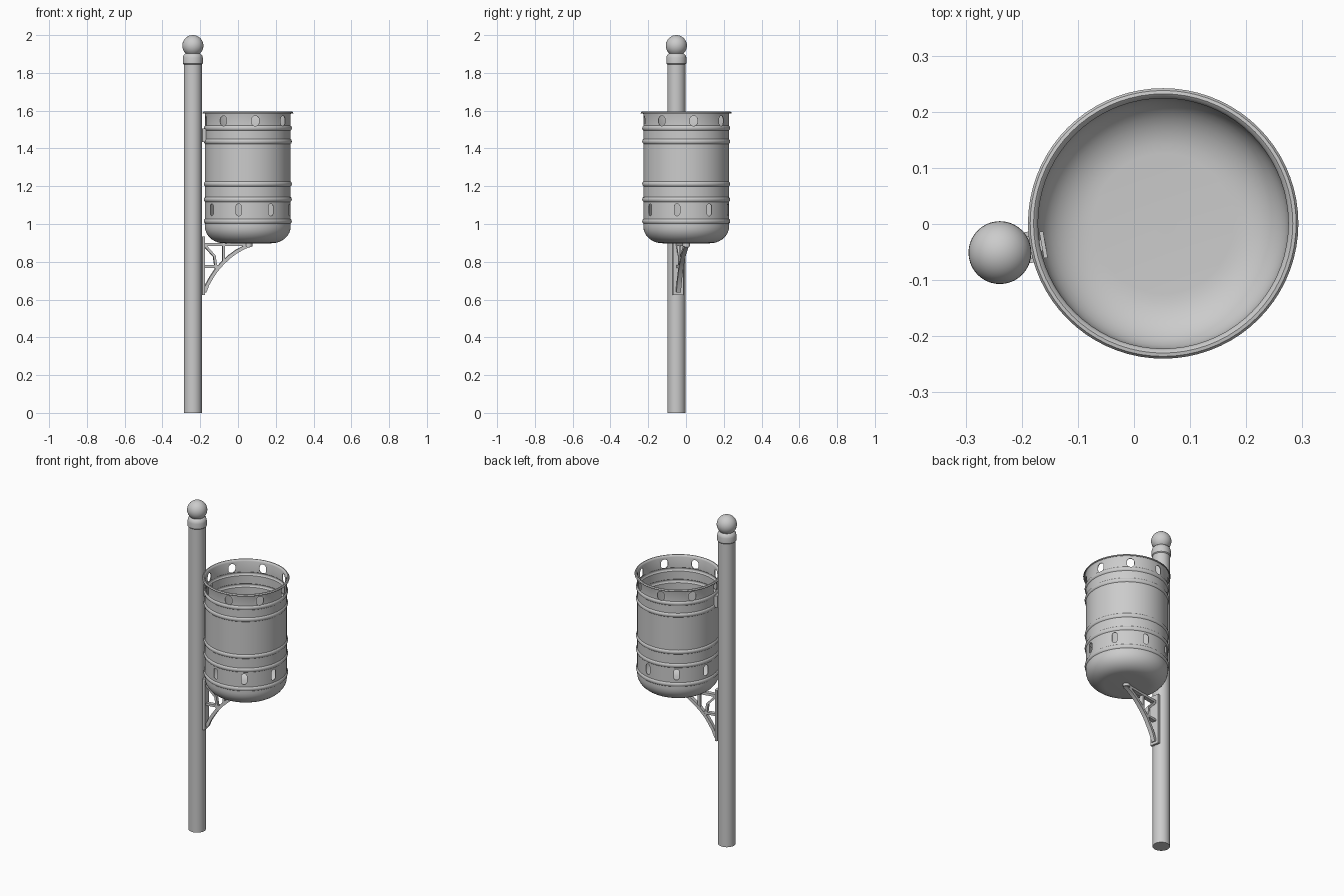
import bpy, bmesh, math
from mathutils import Matrix, Vector

if "Cube" in bpy.data.objects:
    bpy.data.objects.remove(bpy.data.objects["Cube"])

POST = Vector((-0.239, -0.051, 0))
BIN = Vector((0.052, 0.001, 0))
AIM = math.atan2(BIN.y - POST.y, BIN.x - POST.x)
FRAME = Matrix.Translation(POST) @ Matrix.Rotation(AIM, 4, 'Z')


def make(name, bm, matrix=Matrix()):
    bmesh.ops.recalc_face_normals(bm, faces=bm.faces)
    me = bpy.data.meshes.new(name)
    bm.to_mesh(me)
    bm.free()
    ob = bpy.data.objects.new(name, me)
    bpy.context.collection.objects.link(ob)
    ob.matrix_world = matrix
    return ob


def smooth(ob, deg=35):
    bpy.ops.object.select_all(action='DESELECT')
    bpy.context.view_layer.objects.active = ob
    ob.select_set(True)
    bpy.ops.object.shade_smooth_by_angle(angle=math.radians(deg))


def lathe(name, profile, centre, steps):
    bm = bmesh.new()
    vs = [bm.verts.new((r, 0, z)) for r, z in profile]
    es = [bm.edges.new(p) for p in zip(vs, vs[1:])]
    bmesh.ops.spin(bm, geom=vs + es, cent=(0, 0, 0), axis=(0, 0, 1),
                   angle=2 * math.pi, steps=steps, use_merge=True)
    bmesh.ops.remove_doubles(bm, verts=bm.verts, dist=1e-5)
    return make(name, bm, Matrix.Translation(centre))


def prism(bm, outline, depth):
    # outline: 3D loop, depth: extrusion vector, centred
    d = Vector(depth)
    f = bm.faces.new([bm.verts.new(Vector(p) - d / 2) for p in outline])
    g = bmesh.ops.extrude_face_region(bm, geom=[f], use_keep_orig=True)
    bmesh.ops.translate(bm, vec=d, verts=[v for v in g['geom'] if isinstance(v, bmesh.types.BMVert)])


def ribbon(name, pts, thick, width):
    # flat bar following a path in the post-to-bin plane
    pts = [Vector(p) for p in pts]
    a, b = [], []
    for i, p in enumerate(pts):
        t = (pts[min(i + 1, len(pts) - 1)] - pts[max(i - 1, 0)]).normalized()
        n = Vector((-t.y, t.x)) * thick / 2
        a.append((p.x + n.x, 0, p.y + n.y))
        b.append((p.x - n.x, 0, p.y - n.y))
    bm = bmesh.new()
    prism(bm, a + b[::-1], (0, width, 0))
    ob = make(name, bm, FRAME)
    smooth(ob)
    return ob


# post with collar, neck and ball finial
prof = [(0, 0), (0.048, 0), (0.048, 1.845), (0.053, 1.85), (0.053, 1.88),
        (0.050, 1.893), (0.041, 1.902), (0.034, 1.906)]
prof += [(0.056 * math.cos(t), 1.944 + 0.056 * math.sin(t))
         for t in [math.radians(-50 + 10 * i) for i in range(14)]]
prof += [(0, 2.0)]
smooth(lathe("post", prof, POST, 40))

# bin shell: domed base, embossed ribs, flared rim
R = 0.223
prof = [(0, 0.902), (0.125, 0.902)]
prof += [(0.125 + (R - 0.125) * math.sin(t), 0.987 - 0.085 * math.cos(t))
         for t in [math.radians(10 * i) for i in range(1, 10)]]
for z in (1.015, 1.13, 1.212, 1.437, 1.508):
    prof += [(R, z - 0.011), (R + 0.004, z - 0.007), (R + 0.006, z),
             (R + 0.004, z + 0.007), (R, z + 0.011)]
prof += [(R, 1.583), (0.226, 1.591), (0.231, 1.595), (0.237, 1.594), (0.241, 1.588), (0.240, 1.584)]
shell = lathe("bin_shell", prof, BIN, 72)
bpy.context.view_layer.objects.active = shell
mod = shell.modifiers.new("wall", 'SOLIDIFY')
mod.thickness = 0.004
mod.offset = -1

# oval holes above, slots below
bm = bmesh.new()
for z0, half, straight, shift in ((1.546, 0.021, 0.006, 0), (1.075, 0.015, 0.017, 22.5)):
    for k in range(8):
        ang = AIM + math.radians(180 + shift + 45 * k)
        out, side = Vector((math.cos(ang), math.sin(ang), 0)), Vector((-math.sin(ang), math.cos(ang), 0))
        loop = []
        for i in range(20):
            t = math.pi * (2 * i + 1) / 20
            z = z0 + half * math.sin(t) + math.copysign(straight, math.sin(t))
            loop.append(out * 0.22 + side * half * math.cos(t) + Vector((0, 0, z)))
        prism(bm, loop, out * 0.07)
cutter = make("hole_cutter", bm, Matrix.Translation(BIN))
cutter.hide_render = True
cutter.hide_set(True)
mod = shell.modifiers.new("holes", 'BOOLEAN')
mod.object = cutter
mod.operation = 'DIFFERENCE'
mod.solver = 'EXACT'
bpy.context.view_layer.update()
dg = bpy.context.evaluated_depsgraph_get()
me = bpy.data.meshes.new_from_object(shell.evaluated_get(dg))
shell.modifiers.clear()
shell.data = me
bpy.data.objects.remove(cutter)
smooth(shell)

# upper mount: clip on the post, bolt, plate inside the bin
ribbon("upper_clip", [(0.058, 1.435), (0.058, 1.505)], 0.02, 0.04)
ribbon("upper_hook", [(0.05, 1.475), (0.083, 1.475)], 0.02, 0.02)
ribbon("inner_plate", [(0.079, 1.45), (0.079, 1.50)], 0.007, 0.048)

# lower bracket: wall plate, top arm, curved brace and struts
ribbon("bracket_plate", [(0.053, 0.625), (0.053, 0.935)], 0.014, 0.056)
ribbon("bracket_top_arm", [(0.055, 0.892), (0.30, 0.892)], 0.016, 0.024)
arc = [(0.062, 0.64), (0.078, 0.68), (0.098, 0.715), (0.125, 0.755), (0.158, 0.792),
       (0.195, 0.826), (0.235, 0.855), (0.275, 0.876), (0.31, 0.888)]
ribbon("bracket_brace", arc, 0.018, 0.024)
ribbon("bracket_strut_low", [(0.058, 0.775), (0.135, 0.775)], 0.014, 0.022)
ribbon("bracket_strut_upright", [(0.165, 0.89), (0.165, 0.80)], 0.014, 0.022)
ribbon("bracket_strut_diagonal", [(0.062, 0.888), (0.115, 0.83), (0.125, 0.76)], 0.013, 0.022)

# round pad under the bin
bm = bmesh.new()
bmesh.ops.create_cone(bm, cap_ends=True, segments=24, radius1=0.02, radius2=0.02, depth=0.022)
smooth(make("bracket_pad", bm, FRAME @ Matrix.Translation((0.30, 0, 0.892))))
